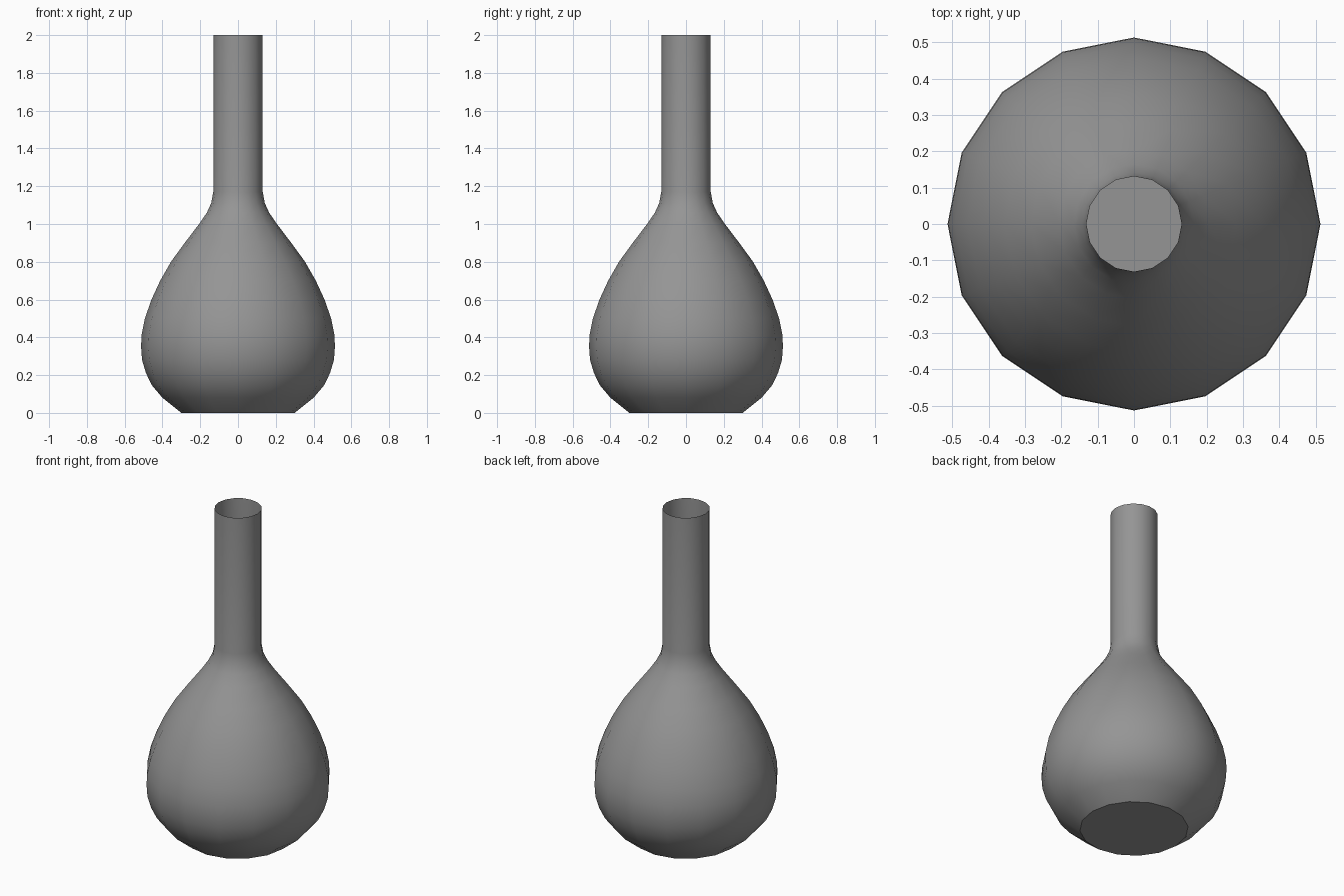
import bpy
import bmesh
from math import cos, sin, pi, radians

cube = bpy.data.objects.get("Cube")
if cube:
    bpy.data.objects.remove(cube)

SIDES = 16

# Grey material
grey = bpy.data.materials.new("grey")
grey.use_nodes = True
colour = (0.3, 0.3, 0.3, 1)
grey.diffuse_color = colour
grey.node_tree.nodes["Principled BSDF"].inputs["Base Color"].default_value = colour

# Outline as (radius, height): base, round belly, shoulder, straight neck
profile = [
    (0.30, 0), (0.40, 0.08), (0.455, 0.145), (0.487, 0.21), (0.508, 0.28),
    (0.513, 0.35), (0.511, 0.41), (0.493, 0.5), (0.458, 0.6), (0.412, 0.7),
    (0.355, 0.8), (0.282, 0.9), (0.206, 1.0), (0.165, 1.06), (0.142, 1.11),
    (0.131, 1.17), (0.131, 2.0),
]

# Thin-walled vessel, open at the top and closed by a flat floor
bm = bmesh.new()
rings = []
for r, z in profile:
    angles = [2 * pi * i / SIDES for i in range(SIDES)]
    rings.append([bm.verts.new((r * cos(a), r * sin(a), z)) for a in angles])
for low, high in zip(rings, rings[1:]):
    for i in range(SIDES):
        j = (i + 1) % SIDES
        bm.faces.new((low[i], low[j], high[j], high[i]))
bm.faces.new(rings[0][::-1])

mesh = bpy.data.meshes.new("flask")
bm.to_mesh(mesh)
bm.free()
mesh.materials.append(grey)
flask = bpy.data.objects.new("flask", mesh)
bpy.context.collection.objects.link(flask)

# Smooth sides with a crisp base edge
bpy.context.view_layer.objects.active = flask
flask.select_set(True)
bpy.ops.object.shade_smooth_by_angle(angle=radians(35))
